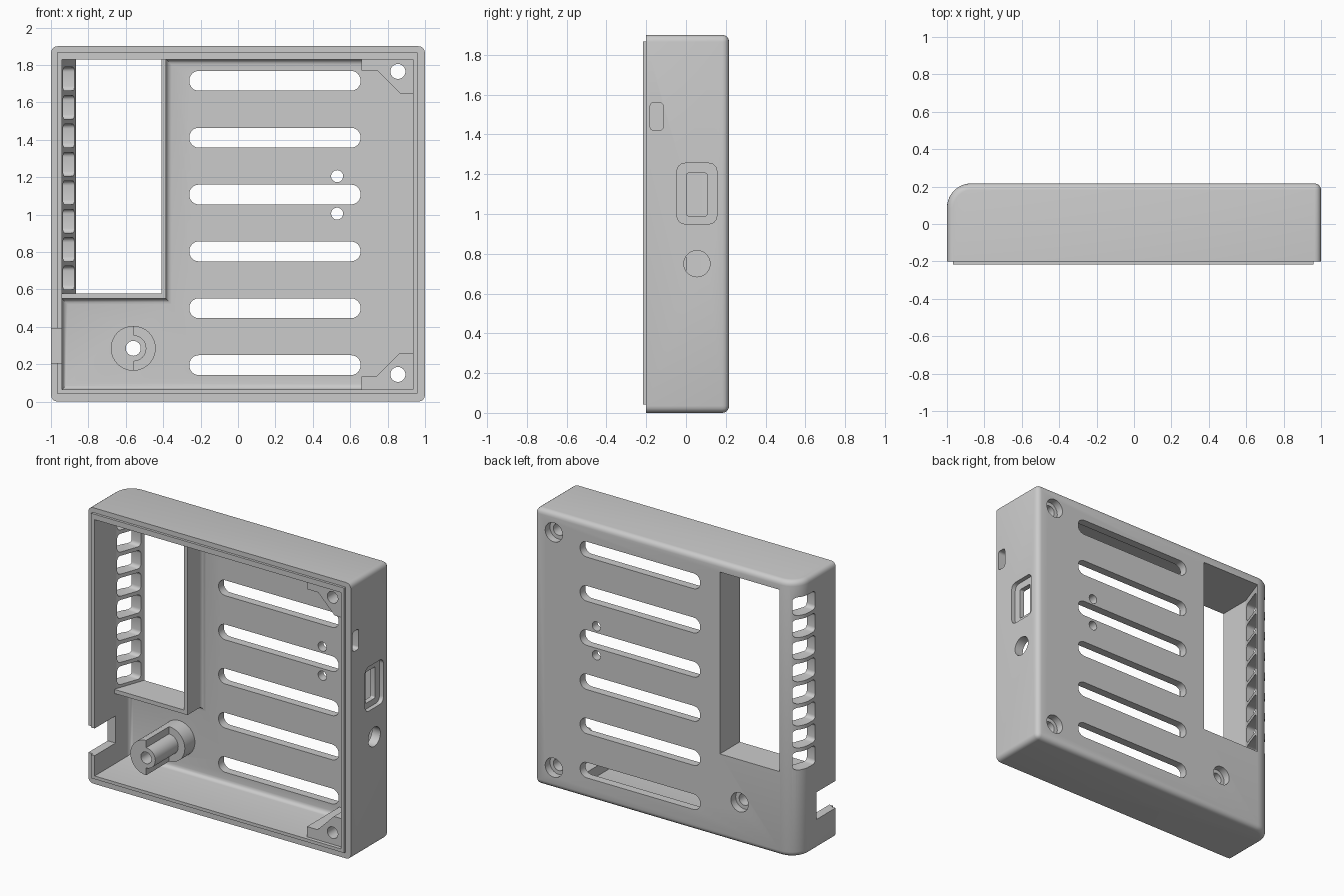
import bpy, bmesh, math

if "Cube" in bpy.data.objects:
    bpy.data.objects.remove(bpy.data.objects["Cube"])

BACK, FRONT, FLOOR = 0.217, -0.2, 0.16   # y of back face, front rim, inner floor

grey = bpy.data.materials.new("light_grey")
grey.diffuse_color = (0.6, 0.6, 0.6, 1)
grey.use_nodes = True
grey.node_tree.nodes["Principled BSDF"].inputs["Base Color"].default_value = grey.diffuse_color


def to_object(bm, name):
    bmesh.ops.recalc_face_normals(bm, faces=bm.faces)
    me = bpy.data.meshes.new(name)
    bm.to_mesh(me)
    bm.free()
    me.materials.append(grey)
    ob = bpy.data.objects.new(name, me)
    bpy.context.collection.objects.link(ob)
    return ob


def prism_bm(points, axis, a, b):
    """Extrude a 2D outline along an axis from a to b."""
    place = {"x": lambda p, t: (t, p[0], p[1]),
             "y": lambda p, t: (p[0], t, p[1]),
             "z": lambda p, t: (p[0], p[1], t)}[axis]
    bm = bmesh.new()
    lo = [bm.verts.new(place(p, a)) for p in points]
    hi = [bm.verts.new(place(p, b)) for p in points]
    bm.faces.new(lo)
    bm.faces.new(hi)
    n = len(points)
    for i in range(n):
        j = (i + 1) % n
        bm.faces.new((lo[i], lo[j], hi[j], hi[i]))
    return bm


def rect(u0, u1, v0, v1, r=0.0, seg=6):
    if r == 0:
        return [(u0, v0), (u1, v0), (u1, v1), (u0, v1)]
    pts = []
    corners = ((u1 - r, v1 - r), (u0 + r, v1 - r), (u0 + r, v0 + r), (u1 - r, v0 + r))
    for k, (cu, cv) in enumerate(corners):
        for i in range(seg + 1):
            t = (k + i / seg) * math.pi / 2
            pts.append((cu + r * math.cos(t), cv + r * math.sin(t)))
    return pts


def disc(u, v, r, n=32):
    return [(u + r * math.cos(2 * math.pi * i / n), v + r * math.sin(2 * math.pi * i / n))
            for i in range(n)]


def combine(target, tool, op):
    mod = target.modifiers.new(op, "BOOLEAN")
    mod.operation, mod.solver, mod.object = op, "EXACT", tool
    bpy.context.view_layer.objects.active = target
    bpy.ops.object.modifier_apply(modifier=mod.name)
    bpy.data.objects.remove(tool, do_unlink=True)


def cut(points, axis, a, b):
    combine(case, to_object(prism_bm(points, axis, a, b), "cutter"), "DIFFERENCE")


def add(points, axis, a, b):
    combine(case, to_object(prism_bm(points, axis, a, b), "addition"), "UNION")


# outer block: one large rounded edge at the back left, small rounding elsewhere
bm = prism_bm(rect(-1, 1, 0, 1.9), "y", FRONT, BACK)
bmesh.ops.recalc_face_normals(bm, faces=bm.faces)
big = [e for e in bm.edges if all(v.co.x < -0.9 and v.co.y > 0 for v in e.verts)]
bmesh.ops.bevel(bm, geom=big, offset=0.13, segments=10, profile=0.5, affect="EDGES",
                clamp_overlap=False)
small = [e for e in bm.edges if e.calc_face_angle(0) > 0.8
         and not all(v.co.y < FRONT + 0.01 for v in e.verts)]
bmesh.ops.bevel(bm, geom=small, offset=0.035, segments=4, profile=0.5, affect="EDGES",
                clamp_overlap=False)
case = to_object(bm, "case")

# raised lip around the open front
add(rect(-0.967, 0.96, 0.043, 1.867), "y", -BACK, -0.15)
cut(rect(-0.94, 0.935, 0.065, 1.83), "y", -0.3, FRONT + 0.008)

# main cavity around the window duct and the two corner bosses
outline = [(-0.94, 0.065), (0.66, 0.065), (0.66, 0.135), (0.74, 0.135), (0.865, 0.26),
           (0.935, 0.26), (0.935, 1.645), (0.87, 1.645), (0.745, 1.77), (0.66, 1.77),
           (0.66, 1.83), (-0.385, 1.83), (-0.385, 0.55), (-0.94, 0.55)]
bm = prism_bm(outline, "y", -0.3, FLOOR)
fillet = [e for e in bm.edges if all(v.co.y > 0.1 and v.co.x < 0.67 for v in e.verts)
          and abs(e.verts[0].co.x - e.verts[1].co.x) + abs(e.verts[0].co.z - e.verts[1].co.z) > 0.1]
bmesh.ops.recalc_face_normals(bm, faces=bm.faces)
bmesh.ops.bevel(bm, geom=fillet, offset=0.03, segments=4, profile=0.5, affect="EDGES")
combine(case, to_object(bm, "cavity"), "DIFFERENCE")

# space in front of the duct, then the duct with its slanted outer wall
cut(rect(-0.94, -0.38, 0.54, 1.83), "y", -0.3, 0.0)
cut([(-0.94, -0.02), (-0.41, -0.02), (-0.41, 0.3), (-0.836, 0.3), (-0.94, 0.01)],
    "z", 0.578, 1.83)

# grille openings through the left wall
for i in range(8):
    z = 0.598 + 0.152 * i
    cut(rect(0.022, 0.193, z, z + 0.126, 0.025, 4), "x", -1.1, -0.8)

# long ventilation slots
for i in range(6):
    z = 0.195 + 0.304 * i
    cut(rect(-0.26, 0.655, z - 0.053, z + 0.053, 0.05), "y", 0.1, 0.3)

# indicator holes
for z in (1.005, 1.205):
    cut(disc(0.53, z, 0.032), "y", 0.1, 0.3)

# screw post: wide base, half-round front with a slimmer right half
px, pz = -0.56, 0.285
add(disc(px, pz, 0.12), "y", 0.05, 0.18)
half = [(px + r * math.sin(t), pz + r * math.cos(t))
        for r, s in ((0.07, 0), (0.12, math.pi))
        for t in [s + math.pi * i / 16 for i in range(17)]]
add(half, "y", FRONT, 0.06)

# screw holes with counterbores from the back
for x, z in ((px, pz), (0.855, 0.145), (0.855, 1.765)):
    cut(disc(x, z, 0.04), "y", -0.3, 0.3)
    cut(disc(x, z, 0.066), "y", 0.165, 0.3)

# cable notch in the left wall
cut(rect(-0.3, 0.01, 0.205, 0.392), "x", -1.1, -0.9)

# right wall: recessed port, round jack and small slot
cut(rect(-0.045, 0.155, 0.95, 1.255, 0.04), "x", 0.97, 1.1)
cut(rect(0.003, 0.106, 0.99, 1.205, 0.01), "x", 0.9, 1.1)
cut(disc(0.055, 0.75, 0.066), "x", 0.9, 1.1)
cut(rect(-0.18, -0.115, 1.42, 1.56, 0.018), "x", 0.9, 1.1)

# smooth the rounded surfaces, keep edges sharp
case.data.materials.clear()
case.data.materials.append(grey)
for p in case.data.polygons:
    p.material_index = 0
bpy.ops.object.select_all(action="DESELECT")
case.select_set(True)
bpy.context.view_layer.objects.active = case
bpy.ops.object.shade_smooth_by_angle(angle=math.radians(30))
